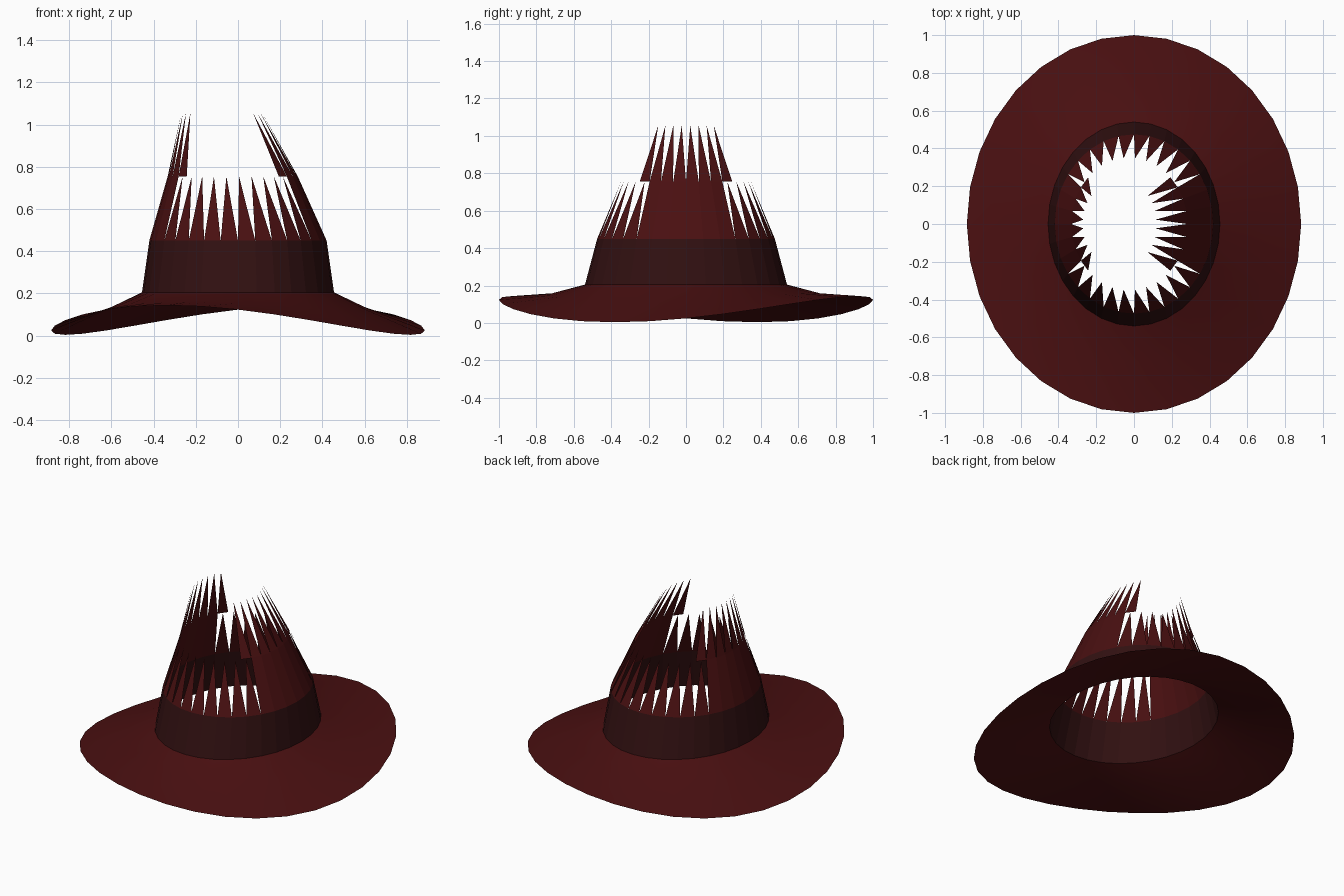
import bpy, bmesh, math

if "Cube" in bpy.data.objects:
    bpy.data.objects.remove(bpy.data.objects["Cube"])

SEG = 32


def material(name, rgb):
    m = bpy.data.materials.new(name)
    m.diffuse_color = (*rgb, 1)
    m.use_nodes = True
    m.node_tree.nodes["Principled BSDF"].inputs["Base Color"].default_value = m.diffuse_color
    return m


RED = material("dark red felt", (0.068, 0.005, 0.0055))
BAND = material("dark brown band", (0.031, 0.0052, 0.0056))


def ring(bm, rx, ry, z, cx=0.0, warp=0.0):
    """Elliptical loop whose height waves twice around, for the bent brim."""
    loop = []
    for k in range(SEG):
        a = math.tau * k / SEG
        dz = warp * math.cos(2 * (a - math.radians(67.5)))
        loop.append(bm.verts.new((cx + rx * math.cos(a), ry * math.sin(a), z + dz)))
    return loop


def quad(bm, low, high, k):
    n = (k + 1) % SEG
    bm.faces.new((low[k], low[n], high[n], high[k]))


def spike(bm, low, high, k):
    """Triangle from a segment of the lower loop to the middle of the upper one."""
    n = (k + 1) % SEG
    tip = bm.verts.new((high[k].co + high[n].co) / 2)
    bm.faces.new((low[k], low[n], tip))


def finish(bm, name, mat):
    for v in [v for v in bm.verts if not v.link_faces]:
        bm.verts.remove(v)
    me = bpy.data.meshes.new(name)
    bm.to_mesh(me)
    bm.free()
    me.materials.append(mat)
    ob = bpy.data.objects.new(name, me)
    bpy.context.collection.objects.link(ob)
    return ob


# Brim: thin warped sheet, high on two opposite quarters
bm = bmesh.new()
outer = ring(bm, 0.885, 1.0, 0.074, warp=0.07)
middle = ring(bm, 0.62, 0.73, 0.140, warp=0.02)
inner = ring(bm, 0.455, 0.54, 0.205)
for k in range(SEG):
    quad(bm, outer, middle, k)
    quad(bm, middle, inner, k)
brim = finish(bm, "brim", RED)
for p in brim.data.polygons:
    p.use_smooth = True

# Band around the foot of the crown
bm = bmesh.new()
low = ring(bm, 0.455, 0.54, 0.205)
high = ring(bm, 0.42, 0.475, 0.45)
for k in range(SEG):
    quad(bm, low, high, k)
finish(bm, "hat_band", BAND)

# Torn crown: whole panels on both sides, spikes elsewhere, leaning to -x
bm = bmesh.new()
base = ring(bm, 0.42, 0.475, 0.45)
mid = ring(bm, 0.308, 0.35, 0.755, cx=-0.025)
top = ring(bm, 0.193, 0.235, 1.055, cx=-0.077)
for k in range(SEG):
    # Distance in segments from the nearest side (+x or -x)
    off = abs((k + 0.5 + SEG / 4) % (SEG / 2) - SEG / 4)
    if off < 3:
        quad(bm, base, mid, k)
    else:
        spike(bm, base, mid, k)
    if off < 4:
        spike(bm, mid, top, k)
finish(bm, "crown", RED)
